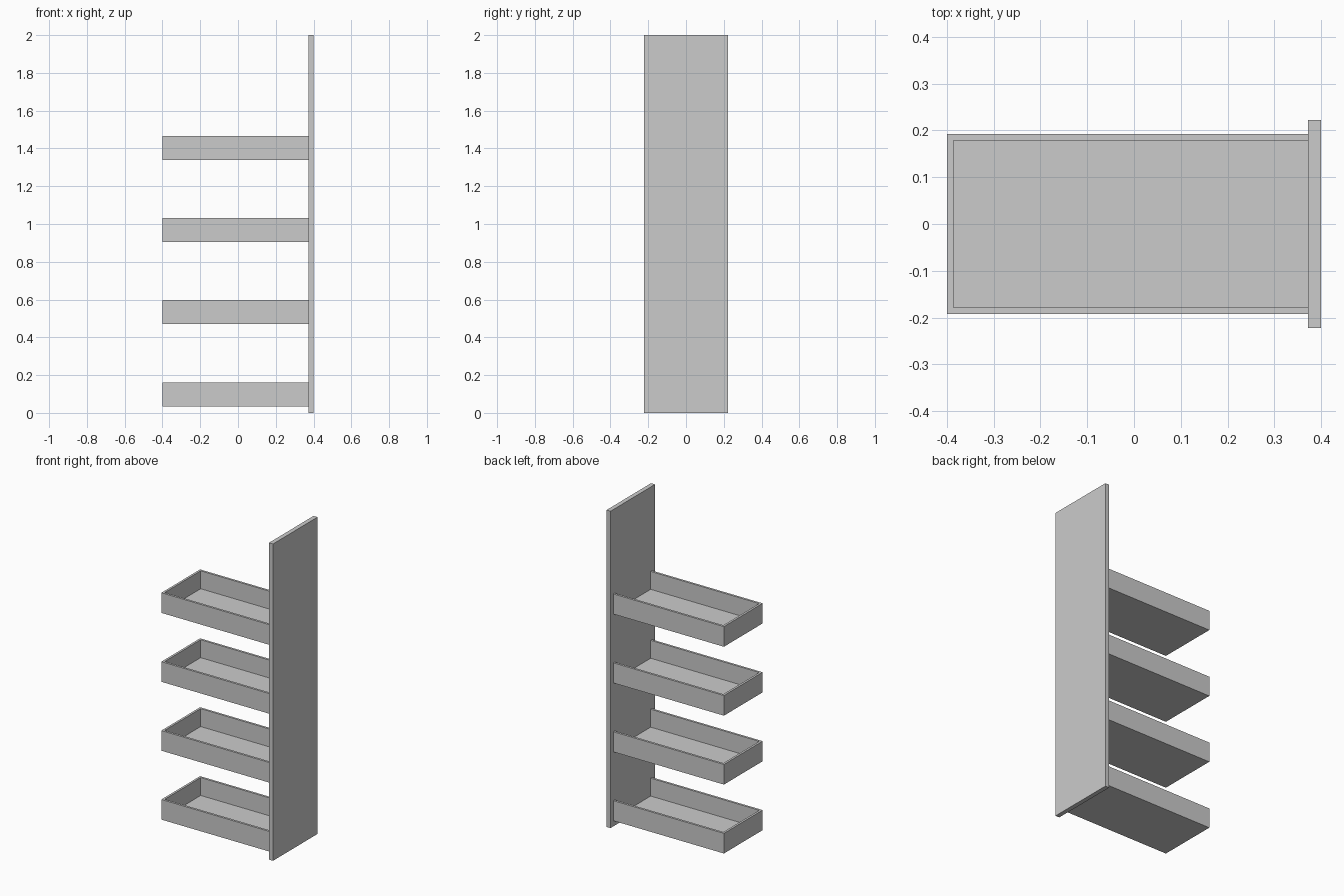
import bpy

if "Cube" in bpy.data.objects:
    bpy.data.objects.remove(bpy.data.objects["Cube"])


def box(name, x, y, z):
    """Axis-aligned box from (min, max) ranges."""
    bpy.ops.mesh.primitive_cube_add(size=1, location=[sum(r) / 2 for r in (x, y, z)])
    obj = bpy.context.object
    obj.name = name
    obj.scale = [r[1] - r[0] for r in (x, y, z)]
    bpy.ops.object.transform_apply(location=True, rotation=False, scale=True)
    return obj


PANEL_X = 0.372   # inner face of the front panel
WALL = 0.014
BASE, HEIGHT, PITCH = 0.035, 0.127, 0.435

# Tall upright panel
box("upright_panel", (PANEL_X, 0.4), (-0.222, 0.222), (0, 2))

# Tray hollowed out, with its end left open against the panel
tray = box("tray_1", (-0.4, PANEL_X), (-0.193, 0.193), (BASE, BASE + HEIGHT))
cutter = box("tray_cutter", (-0.4 + WALL, PANEL_X + 0.1),
             (-0.193 + WALL, 0.193 - WALL), (BASE + WALL, BASE + HEIGHT + 0.1))
cutter.hide_render = True
mod = tray.modifiers.new("hollow", 'BOOLEAN')
mod.operation = 'DIFFERENCE'
mod.object = cutter
mod.solver = 'EXACT'
bpy.context.view_layer.objects.active = tray
bpy.ops.object.modifier_apply(modifier=mod.name)
bpy.data.objects.remove(cutter)

# Remaining trays stacked above
for i in range(1, 4):
    copy = tray.copy()
    copy.name = f"tray_{i + 1}"
    copy.location.z += i * PITCH
    bpy.context.collection.objects.link(copy)
